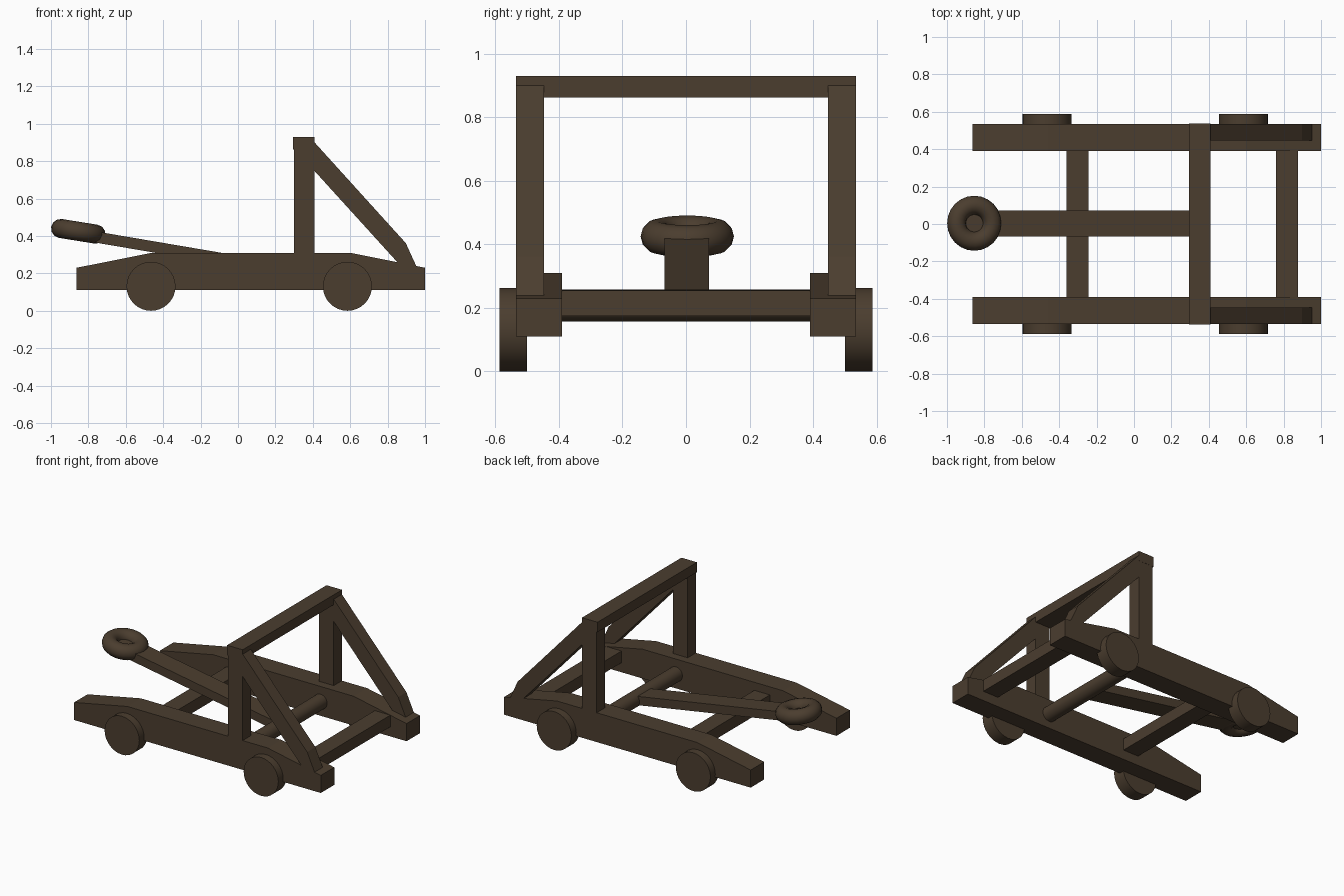
import bpy, bmesh, math
from mathutils import Matrix, Vector

if "Cube" in bpy.data.objects:
    bpy.data.objects.remove(bpy.data.objects["Cube"])

wood = bpy.data.materials.new("dark brown wood")
wood.diffuse_color = (0.07, 0.047, 0.028, 1)
wood.use_nodes = True
wood.node_tree.nodes["Principled BSDF"].inputs["Base Color"].default_value = wood.diffuse_color


def finish(name, bm, smooth=False):
    bmesh.ops.recalc_face_normals(bm, faces=bm.faces)
    me = bpy.data.meshes.new(name)
    bm.to_mesh(me)
    bm.free()
    me.materials.append(wood)
    ob = bpy.data.objects.new(name, me)
    bpy.context.collection.objects.link(ob)
    if smooth:
        bpy.ops.object.select_all(action='DESELECT')
        ob.select_set(True)
        bpy.context.view_layer.objects.active = ob
        bpy.ops.object.shade_smooth_by_angle(angle=math.radians(40))
    return ob


def plank(name, profile, y0, y1):
    """Side profile (x, z) extruded from y0 to y1."""
    bm = bmesh.new()
    face = bm.faces.new([bm.verts.new((x, y0, z)) for x, z in profile])
    ext = bmesh.ops.extrude_face_region(bm, geom=[face])
    verts = [v for v in ext["geom"] if isinstance(v, bmesh.types.BMVert)]
    bmesh.ops.translate(bm, verts=verts, vec=(0, y1 - y0, 0))
    return finish(name, bm)


def box(name, x0, x1, y0, y1, z0, z1):
    return plank(name, [(x0, z0), (x1, z0), (x1, z1), (x0, z1)], y0, y1)


def cylinder(name, centre, radius, depth, axis_matrix, sides=32):
    bm = bmesh.new()
    bmesh.ops.create_cone(bm, cap_ends=True, segments=sides, radius1=radius, radius2=radius,
                          depth=depth, matrix=Matrix.Translation(centre) @ axis_matrix)
    return finish(name, bm, True)


along_y = Matrix.Rotation(math.pi / 2, 4, 'X')

# Both sides: rail, post, brace and two wheels
for s, side in ((-1, "front"), (1, "back")):
    plank(side + "_rail", [(-0.863, 0.11), (1, 0.11), (1, 0.23), (0.6, 0.31),
                           (-0.46, 0.31), (-0.863, 0.23)], s * 0.39, s * 0.535)
    box(side + "_post", 0.30, 0.41, s * 0.447, s * 0.535, 0.29, 0.905)
    plank(side + "_brace", [(0.405, 0.905), (0.405, 0.752), (0.85, 0.262), (0.875, 0.235),
                            (0.955, 0.235), (0.897, 0.362)], s * 0.447, s * 0.535)
    for x, end in ((-0.465, "left"), (0.585, "right")):
        cylinder(f"{side}_{end}_wheel", (x, s * 0.544, 0.131), 0.131, 0.087, along_y)

# Top beam, cross bars and the pivot axle
box("top_beam", 0.293, 0.41, -0.536, 0.536, 0.862, 0.93)
box("left_cross_bar", -0.36, -0.243, -0.4, 0.4, 0.175, 0.255)
box("right_cross_bar", 0.76, 0.877, -0.4, 0.4, 0.175, 0.255)
cylinder("pivot_axle", (0.35, 0, 0.207), 0.05, 0.8, along_y)

# Throwing arm
def arm_top(x):
    return 0.295 - 0.17 * x

plank("throwing_arm", [(x, arm_top(x) - d) for x, d in
                       ((-0.77, 0.06), (0.35, 0.06), (0.35, 0), (-0.77, 0))], -0.067, 0.073)

# Ring-shaped cup with a floor, tilted along the arm
tilt = Matrix.Rotation(math.atan(0.16), 4, 'Y')
cup = Vector((-0.854, 0.004, 0.425))
bm = bmesh.new()
n, m = 24, 12
rows = []
for i in range(n):
    a = 2 * math.pi * i / n
    rows.append([])
    for j in range(m):
        b = 2 * math.pi * j / m
        r = 0.096 + 0.051 * math.cos(b)
        p = Vector((r * math.cos(a), r * math.sin(a), 0.051 * math.sin(b)))
        rows[i].append(bm.verts.new(cup + tilt @ p))
for i in range(n):
    for j in range(m):
        k, l = (i + 1) % n, (j + 1) % m
        bm.faces.new((rows[i][j], rows[k][j], rows[k][l], rows[i][l]))
finish("cup_ring", bm, True)
cylinder("cup_floor", cup + Vector((0, 0, -0.01)), 0.08, 0.03, tilt, 24)
